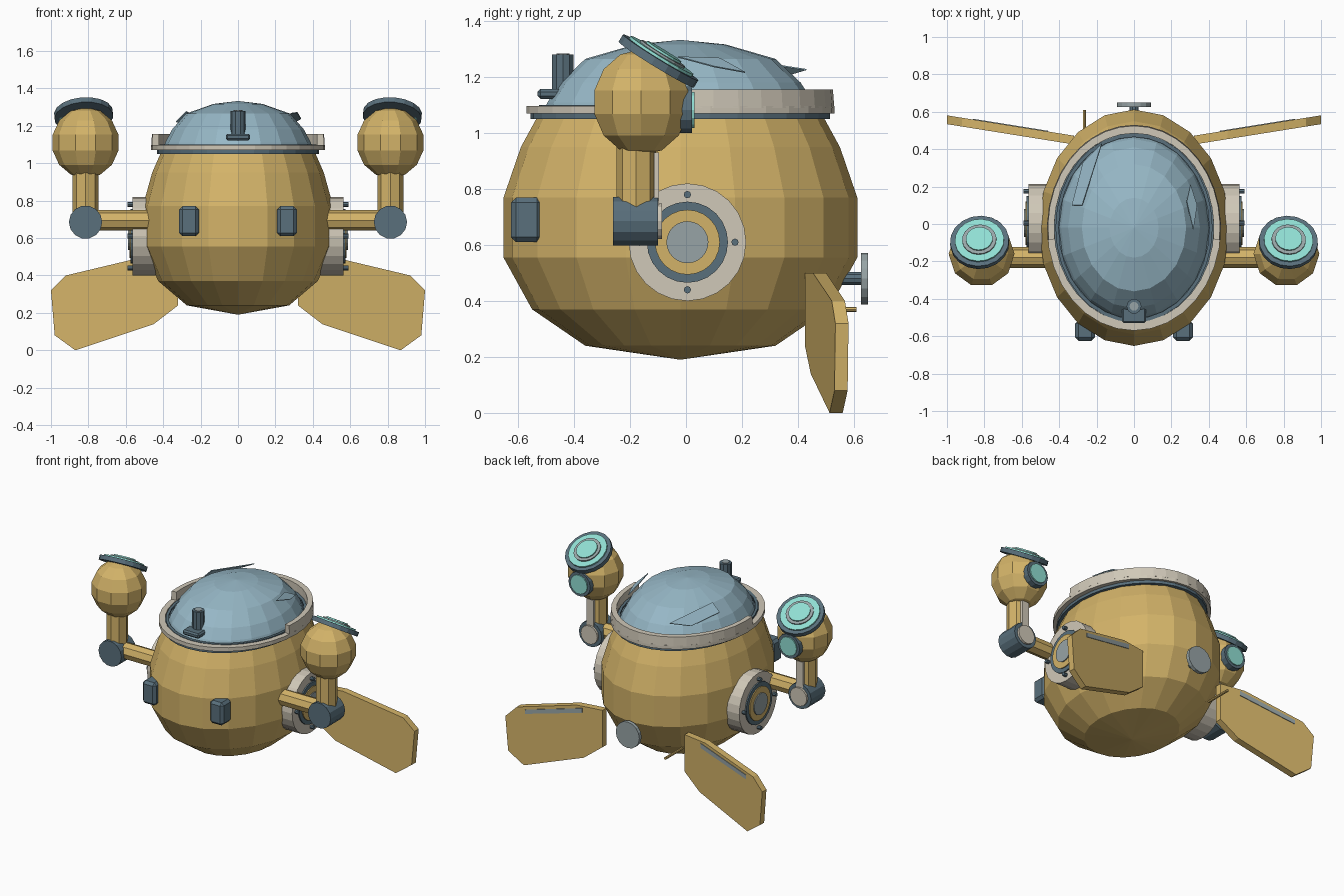
import bpy, bmesh, math
from mathutils import Vector, Matrix

if "Cube" in bpy.data.objects:
    bpy.data.objects.remove(bpy.data.objects["Cube"])


def make_mat(name, rgb):
    m = bpy.data.materials.new(name)
    m.diffuse_color = (*rgb, 1)
    m.use_nodes = True
    m.node_tree.nodes["Principled BSDF"].inputs["Base Color"].default_value = m.diffuse_color
    return m


GOLD = make_mat("gold", (0.65, 0.45, 0.14))
GLASS = make_mat("pale blue", (0.31, 0.48, 0.57))
CREAM = make_mat("cream", (0.63, 0.58, 0.48))
SLATE = make_mat("slate", (0.10, 0.16, 0.20))
TEAL = make_mat("teal", (0.28, 0.73, 0.65))
GREY = make_mat("grey", (0.31, 0.37, 0.38))


def finish(name, bm, mat):
    bmesh.ops.recalc_face_normals(bm, faces=bm.faces[:])
    me = bpy.data.meshes.new(name)
    bm.to_mesh(me)
    bm.free()
    me.materials.append(mat)
    ob = bpy.data.objects.new(name, me)
    bpy.context.collection.objects.link(ob)
    return ob


def lathe(name, profile, mat, loc=(0, 0, 0), axis=(0, 0, 1), seg=20, ratio=1.0,
          closed=False, arc=None):
    """Turn (radius, height) points about an axis; ratio squeezes local x."""
    bm = bmesh.new()
    rot = Vector(axis).to_track_quat('Z', 'Y').to_matrix().to_4x4()
    mtx = Matrix.Translation(loc) @ rot
    start, end = arc or (0, math.tau)
    cols = []
    for i in range(seg + (1 if arc else 0)):
        a = start + (end - start) * i / seg
        cols.append([bm.verts.new(mtx @ Vector((r * ratio * math.cos(a), r * math.sin(a), z)))
                     for r, z in profile])
    n = len(profile)
    for i in range(seg):
        c, d = cols[i], cols[(i + 1) % len(cols)]
        for j in range(n if closed else n - 1):
            k = (j + 1) % n
            bm.faces.new((c[j], d[j], d[k], c[k]))
    if arc:
        bm.faces.new(cols[0])
        bm.faces.new(cols[-1])
    bmesh.ops.remove_doubles(bm, verts=bm.verts[:], dist=1e-5)
    return finish(name, bm, mat)


def disc(name, r, p0, p1, mat, seg=16):
    """Solid cylinder between two points."""
    p0, p1 = Vector(p0), Vector(p1)
    h = (p1 - p0).length
    return lathe(name, [(0, 0), (r, 0), (r, h), (0, h)], mat, p0, p1 - p0, seg)


def box(name, c, size, mat, bevel=0.0):
    bm = bmesh.new()
    bmesh.ops.create_cube(bm, size=1)
    for v in bm.verts:
        v.co = Vector([v.co[i] * size[i] + c[i] for i in range(3)])
    if bevel:
        bmesh.ops.bevel(bm, geom=bm.edges[:], offset=bevel, segments=1, affect='EDGES')
    return finish(name, bm, mat)


def slab(name, pts, offset, mat):
    """Flat polygon given thickness along an offset vector."""
    bm = bmesh.new()
    f = bm.faces.new([bm.verts.new(p) for p in pts])
    ext = bmesh.ops.extrude_face_region(bm, geom=[f], use_keep_orig=True)
    for g in ext["geom"]:
        if isinstance(g, bmesh.types.BMVert):
            g.co += Vector(offset)
    return finish(name, bm, mat)


# Hull and canopy, egg-shaped in plan
C = (0, -0.02, 0)
lathe("hull", [(0, 0.19), (0.34, 0.24), (0.53, 0.37), (0.632, 0.555), (0.632, 0.77),
               (0.57, 0.95), (0.51, 1.06), (0, 1.06)], GOLD, C, ratio=0.805)
lathe("canopy_seal", [(0.46, 1.05), (0.535, 1.05), (0.535, 1.075), (0.46, 1.075)], SLATE, C,
      seg=32, ratio=0.81, closed=True)
lathe("canopy", [(0.495, 1.06), (0.475, 1.11), (0.43, 1.18), (0.34, 1.265), (0.16, 1.317),
                 (0, 1.333)], GLASS, C, ratio=0.82)
lathe("collar", [(0.505, 1.07), (0.55, 1.07), (0.55, 1.097), (0.505, 1.097)], CREAM, C,
      seg=32, ratio=0.845, closed=True)
lathe("front_collar", [(0.505, 1.09), (0.55, 1.09), (0.545, 1.155), (0.505, 1.155)], CREAM, C,
      seg=20, ratio=0.845, closed=True, arc=(-math.pi - 0.12, 0.12))
lathe("collar_lining", [(0.485, 1.09), (0.506, 1.09), (0.506, 1.1), (0.485, 1.1)], SLATE, C,
      seg=32, ratio=0.83, closed=True)

# Glints lying on the canopy
slab("canopy_glint_left", [(-0.33, 0.1, 1.22), (-0.275, 0.1, 1.275), (-0.17, 0.43, 1.225),
                           (-0.27, 0.33, 1.195)], (-0.003, 0.001, 0.004), GLASS)
slab("canopy_glint_right", [(0.28, 0.12, 1.265), (0.30, 0.21, 1.215), (0.335, 0.1, 1.235),
                            (0.315, -0.03, 1.27)], (0.003, 0.001, 0.004), GLASS)

# Periscope at the front of the canopy
box("periscope_base", (0, -0.475, 1.14), (0.13, 0.11, 0.035), SLATE, 0.01)
disc("periscope_tube", 0.04, (0, -0.44, 1.12), (0, -0.44, 1.28), SLATE, 10)
disc("periscope_lens", 0.024, (0, -0.44, 1.275), (0, -0.44, 1.284), GREY, 10)

# Rear hub and tail rod
disc("rear_shaft", 0.025, (0, 0.5, 0.48), (0, 0.63, 0.48), SLATE, 10)
disc("rear_hub", 0.092, (0, 0.625, 0.48), (0, 0.65, 0.48), GREY, 16)
disc("tail_rod", 0.009, (-0.265, 0.42, 0.37), (-0.265, 0.61, 0.37), GOLD, 8)

FIN = [(0.32, 0.5), (0.5, 0.5), (0.92, 0.40), (1.0, 0.32), (0.98, 0.08), (0.87, 0.0),
       (0.45, 0.14), (0.32, 0.24)]
STRIPE = [(0.46, 0.487), (0.86, 0.394), (0.86, 0.365), (0.46, 0.455)]

for s, side in ((1, "right"), (-1, "left")):
    # Side pods with nested rings and bolts
    y, z = 0.005, 0.61
    for part, r, x0, x1, mat in (("pod", 0.21, 0.38, 0.565, CREAM),
                                 ("pod_ring", 0.145, 0.5, 0.574, SLATE),
                                 ("pod_band", 0.116, 0.5, 0.581, GOLD),
                                 ("pod_cap", 0.075, 0.5, 0.588, GREY)):
        disc(f"{part}_{side}", r, (s * x0, y, z), (s * x1, y, z), mat, 24)
    for k in range(4):
        a = k * math.pi / 2
        by, bz = y + 0.17 * math.cos(a), z + 0.17 * math.sin(a)
        disc(f"pod_bolt_{side}_{k}", 0.013, (s * 0.55, by, bz), (s * 0.59, by, bz), SLATE, 8)

    # Front lamp
    box(f"lamp_{side}", (s * 0.262, -0.57, 0.69), (0.105, 0.11, 0.16), SLATE, 0.018)

    # Jointed arm
    ax, ay = s * 0.815, -0.178
    disc(f"lower_arm_{side}", 0.056, (s * 0.42, ay, 0.695), (s * 0.78, ay, 0.695), GOLD, 8)
    disc(f"elbow_{side}", 0.089, (ax, -0.26, 0.685), (ax, -0.10, 0.685), SLATE, 14)
    disc(f"elbow_cap_{side}", 0.065, (ax, -0.11, 0.685), (ax, -0.085, 0.685), CREAM, 14)
    disc(f"upper_arm_{side}", 0.07, (ax, ay, 0.70), (ax, ay, 0.96), GOLD, 8)
    box(f"arm_strip_{side}", (ax, -0.106, 0.83), (0.055, 0.018, 0.2), CREAM)

    # Lamp head: faceted ball
    lathe(f"head_{side}", [(0.19 * math.sin(t * math.pi / 7) * 0.95, -0.19 * math.cos(t * math.pi / 7))
                           for t in range(8)], GOLD, (ax, -0.16, 1.11), seg=10)
    # Tilted top lens stack
    n = Vector((s * 0.06, 0.52, 0.85)).normalized()
    c = Vector((s * 0.825, -0.10, 1.255))
    for part, r, h, mat in (("top_rim", 0.158, 0.018, SLATE), ("top_lens", 0.132, 0.028, TEAL),
                            ("top_lens_ring", 0.092, 0.036, GREY),
                            ("top_lens_core", 0.072, 0.044, TEAL)):
        disc(f"{part}_{side}", r, c - n * 0.012, c + n * h, mat, 18)
    # Rear lens
    disc(f"rear_rim_{side}", 0.085, (ax, -0.04, 1.083), (ax, 0.022, 1.083), SLATE, 14)
    disc(f"rear_lens_{side}", 0.066, (ax, 0, 1.083), (ax, 0.03, 1.083), TEAL, 14)

    # Swept tail fin with a stripe on its rear face
    slab(f"fin_{side}", [(s * x, 0.425 + (x - 0.32) * 0.16, h) for x, h in FIN],
         (0, 0.047, 0), GOLD)
    slab(f"fin_stripe_{side}", [(s * x, 0.470 + (x - 0.32) * 0.16, h) for x, h in STRIPE],
         (0, 0.006, 0), GREY)
